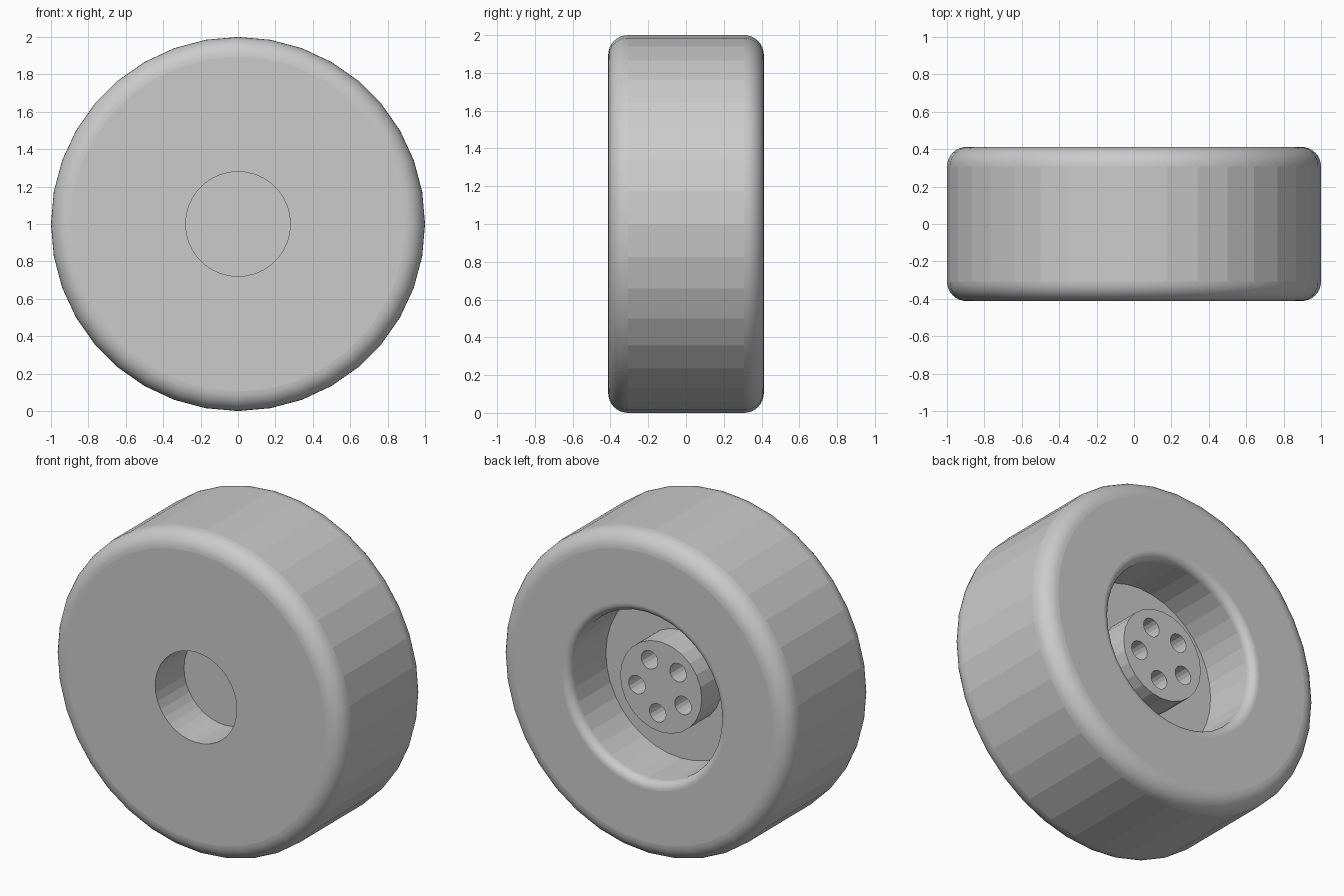
import bpy, bmesh
from math import sin, cos, pi, radians
from mathutils import Matrix, Vector

if "Cube" in bpy.data.objects:
    bpy.data.objects.remove(bpy.data.objects["Cube"], do_unlink=True)

HALF = 0.412            # half width of the wheel
POCKET_R, POCKET_Y = 0.28, -0.13
RECESS_R, RECESS_Y = 0.515, 0.05
HUB_R, HUB_Y = 0.28, 0.245
CENTRE = Vector((0, 0, 1))

grey = bpy.data.materials.new("light_grey")
grey.use_nodes = True
colour = (0.6, 0.6, 0.6, 1)
grey.diffuse_color = colour
grey.node_tree.nodes["Principled BSDF"].inputs["Base Color"].default_value = colour


def make_object(name, bm):
    bmesh.ops.recalc_face_normals(bm, faces=bm.faces)
    mesh = bpy.data.meshes.new(name)
    bm.to_mesh(mesh)
    bm.free()
    mesh.materials.append(grey)
    obj = bpy.data.objects.new(name, mesh)
    bpy.context.collection.objects.link(obj)
    return obj


def fillet(r, y, size, start, steps=8):
    """Quarter arc of (radius, y) points around a centre."""
    angles = [radians(start + 90 * i / steps) for i in range(steps + 1)]
    return [(r + size * cos(a), y + size * sin(a)) for a in angles]


def add_cylinder(bm, radius, y0, y1, sides, x=0, z=0):
    place = Matrix.Translation(CENTRE + Vector((x, (y0 + y1) / 2, z)))
    bmesh.ops.create_cone(bm, cap_ends=True, segments=sides, radius1=radius,
                          radius2=radius, depth=y1 - y0,
                          matrix=place @ Matrix.Rotation(pi / 2, 4, 'X'))


# Wheel body: one lathed profile, front pocket to back recess
edge, lip = 0.105, 0.05
profile = [(0, POCKET_Y), (POCKET_R, POCKET_Y), (POCKET_R, -HALF)]
profile += fillet(1 - edge, edge - HALF, edge, -90)
profile += fillet(1 - edge, HALF - edge, edge, 0)
profile += fillet(RECESS_R + lip, HALF - lip, lip, 90)
profile += [(RECESS_R, RECESS_Y), (0, RECESS_Y)]

bm = bmesh.new()
verts = [bm.verts.new(CENTRE + Vector((0, y, r))) for r, y in profile]
edges = [bm.edges.new(pair) for pair in zip(verts, verts[1:])]
bmesh.ops.spin(bm, geom=verts + edges, cent=CENTRE, axis=(0, 1, 0),
               angle=2 * pi, steps=36)
bmesh.ops.remove_doubles(bm, verts=bm.verts, dist=0.0005)
bm.normal_update()
# Rounded rims are smooth, tread, walls and sides stay faceted
for face in bm.faces:
    face.smooth = 0.03 < abs(face.normal.y) < 0.999
make_object("wheel_body", bm)

# Hub disc standing on the recess floor
bm = bmesh.new()
add_cylinder(bm, HUB_R, RECESS_Y - 0.005, HUB_Y, 24)
hub = make_object("hub", bm)

# Five bolt holes cut through the hub
bm = bmesh.new()
for i in range(5):
    a = radians(62 + 72 * i)
    add_cylinder(bm, 0.057, RECESS_Y - 0.1, HUB_Y + 0.1, 16,
                 0.168 * cos(a), 0.168 * sin(a))
cutter = make_object("bolt_hole_cutter", bm)
cutter.hide_render = True

cut = hub.modifiers.new("bolt_holes", 'BOOLEAN')
cut.operation = 'DIFFERENCE'
cut.solver = 'EXACT'
cut.object = cutter
bpy.context.view_layer.objects.active = hub
bpy.ops.object.modifier_apply(modifier=cut.name)
bpy.data.objects.remove(cutter, do_unlink=True)
